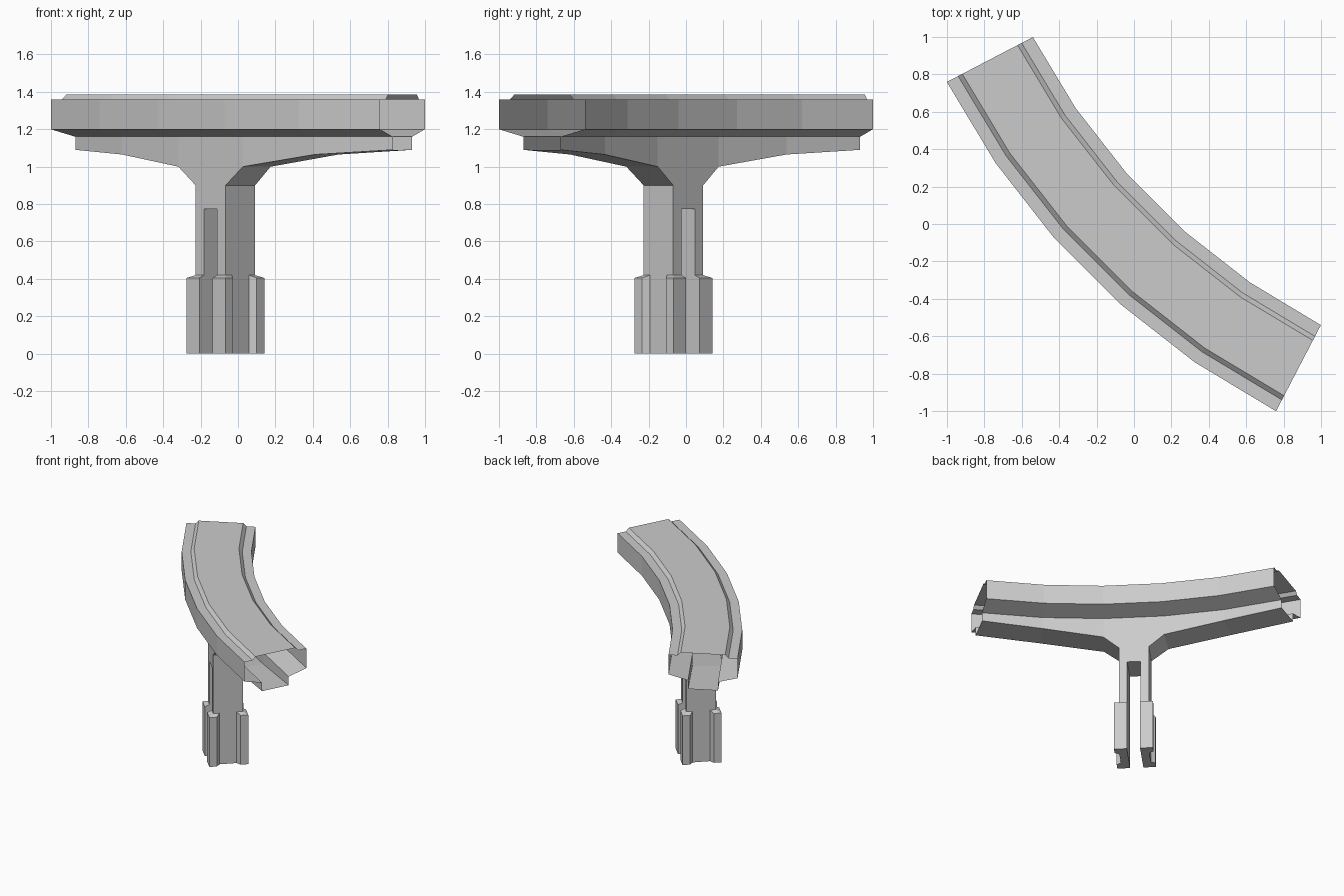
import bpy, bmesh
from math import sin, cos, radians, sqrt

if "Cube" in bpy.data.objects:
    bpy.data.objects.remove(bpy.data.objects["Cube"])

# Local frame: x runs along the track, y points away from the centre of the curve
CENTRE = 2.671            # curve centre lies at (CENTRE, CENTRE)
R = 3.88                  # centre-line radius
WEB = 0.112               # half thickness of the web and post
ANGLES = [radians(a) for a in (-17.5, -10.5, -3.5, 3.5, 10.5, 17.5)]
WEB_Z = [1.09, 1.065, 1.0, 1.0, 1.065, 1.09]


def make_object(name, bm, radius=0.0):
    """Place a mesh at a distance from the curve centre, on the diagonal."""
    bmesh.ops.recalc_face_normals(bm, faces=bm.faces)
    mesh = bpy.data.meshes.new(name)
    bm.to_mesh(mesh)
    bm.free()
    obj = bpy.data.objects.new(name, mesh)
    bpy.context.collection.objects.link(obj)
    p = CENTRE - radius / sqrt(2)
    obj.location = (p, p, 0)
    obj.rotation_euler = (0, 0, radians(135))
    return obj


# Curved track bed: section lofted round the arc, open at both ends
bm = bmesh.new()
rings = []
for a, zb in zip(ANGLES, WEB_Z):
    half = [(WEB, zb), (WEB, 1.16), (0.2595, 1.2), (0.2595, 1.36),
            (0.1915, 1.36), (0.1665, 1.385)]
    section = half + [(-v, z) for v, z in reversed(half)]
    rings.append([bm.verts.new(((R + v) * sin(a), (R + v) * cos(a), z))
                  for v, z in section])
n = len(rings[0])
for s in range(len(rings) - 1):
    for i in range(n):
        if s == 2 and i == n - 1:
            continue      # the post joins here
        j = (i + 1) % n
        bm.faces.new((rings[s][i], rings[s][j], rings[s + 1][j], rings[s + 1][i]))
make_object("curved_track_bed", bm)

# Split post: slotted outline with flared shoulders, extruded through the web
bm = bmesh.new()
a = ANGLES[3]
sides = []
for r in (R + WEB, R - WEB):
    half = [(r * sin(a), 1.0), (0.113, 0.9), (0.113, 0.0), (0.05, 0.0), (0.05, 0.775)]
    outline = half + [(-u, z) for u, z in reversed(half)]
    sides.append([bm.verts.new((u, r * cos(a), z)) for u, z in outline])
    bm.faces.new(sides[-1])
for i in range(len(sides[0]) - 1):
    bm.faces.new((sides[0][i], sides[0][i + 1], sides[1][i + 1], sides[1][i]))
make_object("split_post", bm)

# Corner clips: L-shaped pads with sloping tops, mirrored to all four corners
bm = bmesh.new()
outer = [(0.05, 0.147), (0.147, 0.147), (0.147, 0.09)]
inner = [(0.05, WEB), (0.113, WEB), (0.113, 0.065)]
cols = []
for (ou, ov), (iu, iv) in zip(outer, inner):
    cols.append([bm.verts.new(c) for c in
                 ((ou, ov, 0), (ou, ov, 0.405), (iu, iv, 0.42), (iu, iv, 0))])
for c0, c1 in zip(cols, cols[1:]):
    for i in (0, 1, 3):
        j = (i + 1) % 4
        bm.faces.new((c0[i], c0[j], c1[j], c1[i]))
bm.faces.new(cols[0])
bm.faces.new(cols[-1])
clips = make_object("corner_clips", bm, R * cos(a))
mirror = clips.modifiers.new("mirror", 'MIRROR')
mirror.use_axis = (True, True, False)
mirror.use_mirror_merge = False
